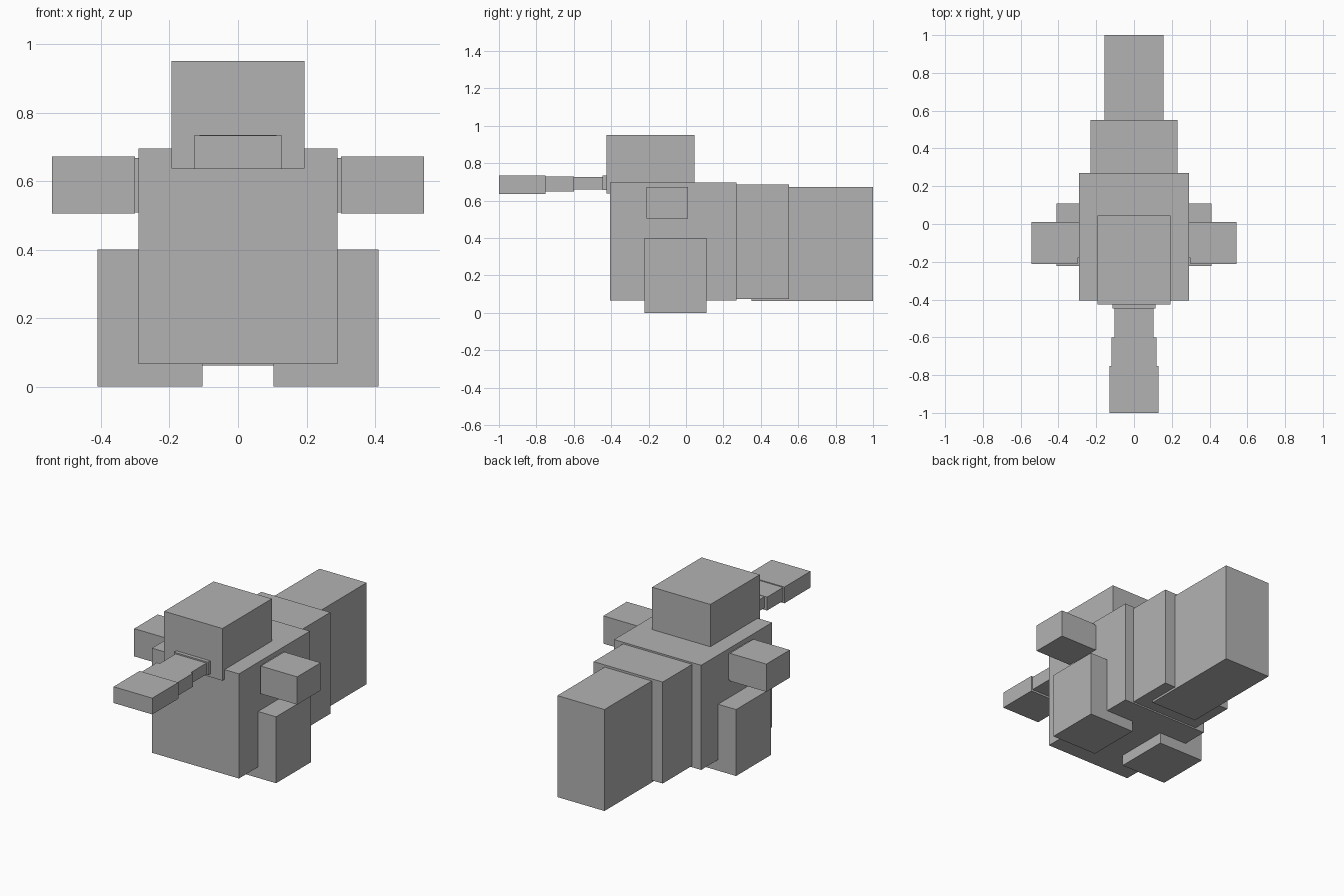
import bpy
import bmesh
from mathutils import Vector

cube = bpy.data.objects.get("Cube")
if cube:
    bpy.data.objects.remove(cube, do_unlink=True)

# Single plain grey material
GREY = (0.45, 0.45, 0.45, 1.0)
grey = bpy.data.materials.new("plain grey")
grey.use_nodes = True
grey.diffuse_color = GREY
for node in grey.node_tree.nodes:
    if node.type == 'BSDF_PRINCIPLED':
        node.inputs["Base Color"].default_value = GREY


def box(name, x, y, z):
    """Flat-shaded box from its (low, high) range on each axis."""
    lo, hi = Vector((x[0], y[0], z[0])), Vector((x[1], y[1], z[1]))
    bm = bmesh.new()
    bmesh.ops.create_cube(bm, size=1)
    bmesh.ops.scale(bm, vec=hi - lo, verts=bm.verts)
    mesh = bpy.data.meshes.new(name)
    bm.to_mesh(mesh)
    bm.free()
    mesh.materials.append(grey)
    obj = bpy.data.objects.new(name, mesh)
    obj.location = (lo + hi) / 2
    bpy.context.collection.objects.link(obj)
    return obj


def centred(name, half_width, y, z):
    return box(name, (-half_width, half_width), y, z)


def pair(name, x, y, z):
    box("left_" + name, x, y, z)
    box("right_" + name, (-x[1], -x[0]), y, z)


# Body and head
centred("body", 0.29, (-0.405, 0.27), (0.066, 0.696))
centred("head", 0.194, (-0.425, 0.045), (0.637, 0.951))

# Tail, narrowing towards the back
centred("tail_base", 0.23, (0.15, 0.55), (0.075, 0.686))
centred("tail_tip", 0.157, (0.35, 1.0), (0.062, 0.673))

# Long snout, widening towards the tip
centred("snout_base", 0.113, (-0.447, -0.40), (0.657, 0.735))
centred("snout_inner", 0.103, (-0.61, -0.43), (0.66, 0.727))
centred("snout_middle", 0.12, (-0.76, -0.60), (0.648, 0.729))
centred("snout_tip", 0.129, (-1.0, -0.752), (0.636, 0.734))

# Limbs
pair("upper_arm", (0.15, 0.31), (-0.18, 0.01), (0.509, 0.668))
pair("forearm", (0.30, 0.543), (-0.212, 0.011), (0.505, 0.672))
pair("leg", (0.103, 0.41), (-0.223, 0.109), (0.0, 0.40))
